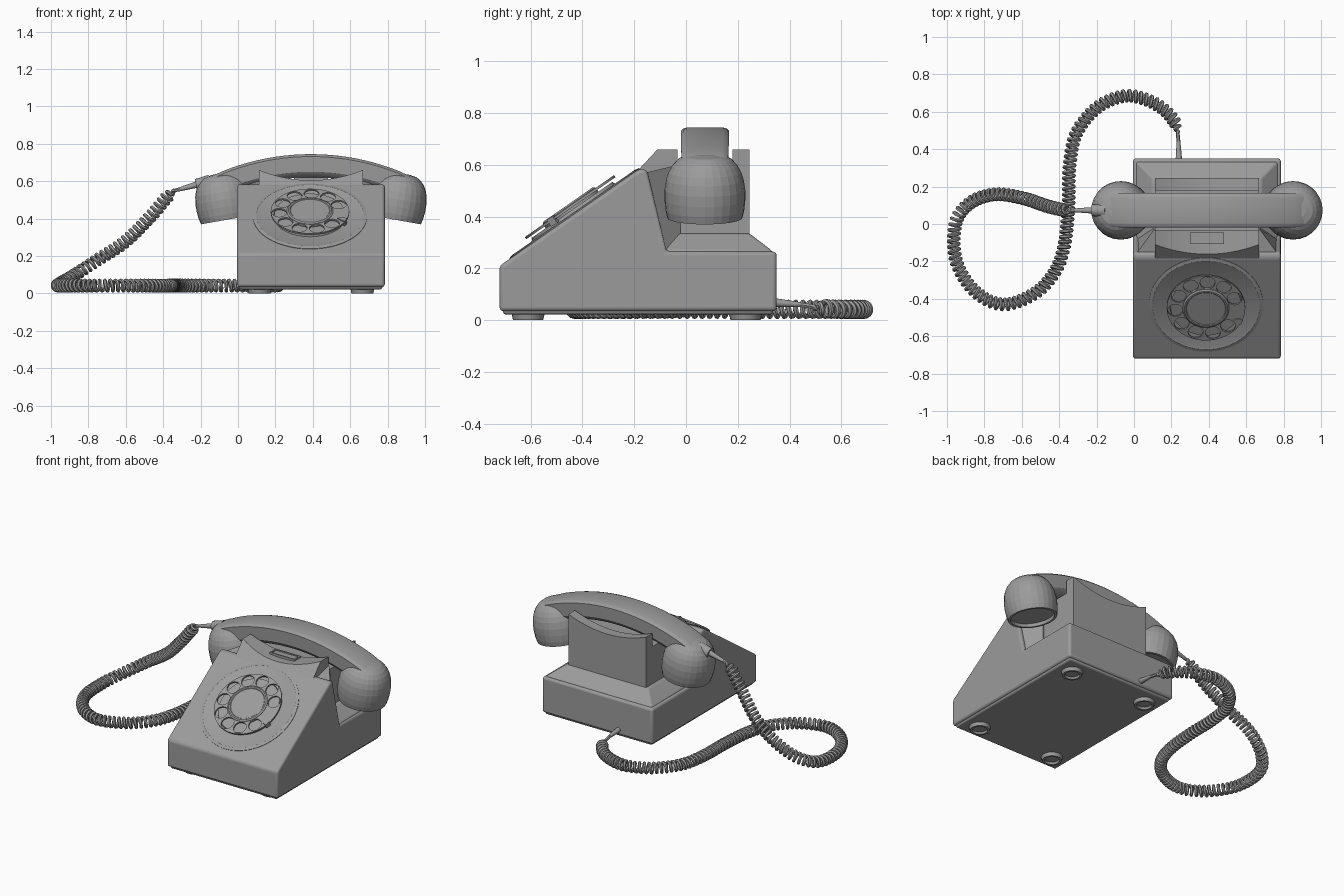
import bpy, bmesh, math
from mathutils import Matrix, Vector

if "Cube" in bpy.data.objects:
    bpy.data.objects.remove(bpy.data.objects["Cube"])

CX = 0.39      # centre line of the telephone body
HY = 0.073     # centre line of the handset
TAU = 2 * math.pi
GREY = bpy.data.materials.new("dark_grey")
GREY.diffuse_color = (.33, .33, .33, 1)
GREY.use_nodes = True
GREY.node_tree.nodes["Principled BSDF"].inputs["Base Color"].default_value = GREY.diffuse_color


def finish(ob, bevel=0, segs=3, smooth=True):
    ob.data.materials.append(GREY)
    if bevel:
        m = ob.modifiers.new("bevel", 'BEVEL')
        m.width, m.segments, m.limit_method = bevel, segs, 'ANGLE'
    if smooth:
        bpy.ops.object.select_all(action='DESELECT')
        ob.select_set(True)
        bpy.context.view_layer.objects.active = ob
        bpy.ops.object.shade_smooth_by_angle(angle=math.radians(32))
    return ob


def loft(name, rings, mat=Matrix(), caps=True, **kw):
    """Skin a stack of closed rings with equal point counts."""
    bm = bmesh.new()
    vs = [[bm.verts.new(mat @ Vector(p)) for p in r] for r in rings]
    n = len(rings[0])
    for a, b in zip(vs, vs[1:]):
        for i in range(n):
            bm.faces.new((a[i], a[(i + 1) % n], b[(i + 1) % n], b[i]))
    if caps:
        bm.faces.new(vs[0])
        bm.faces.new(vs[-1])
    bmesh.ops.recalc_face_normals(bm, faces=bm.faces)
    me = bpy.data.meshes.new(name)
    bm.to_mesh(me)
    bm.free()
    ob = bpy.data.objects.new(name, me)
    bpy.context.collection.objects.link(ob)
    return finish(ob, **kw)


def circle(r, z=0, n=32, cx=0, cy=0):
    return [(cx + r * math.cos(TAU * i / n), cy + r * math.sin(TAU * i / n), z) for i in range(n)]


def lathe(name, profile, mat, n=32, **kw):
    """profile: (radius, height) pairs."""
    return loft(name, [circle(r, h, n) for r, h in profile], mat, **kw)


def rect(hx, y0, y1, z):
    return [(CX - hx, y0, z), (CX + hx, y0, z), (CX + hx, y1, z), (CX - hx, y1, z)]


def box(name, hx, y0, y1, z0, z1, **kw):
    return loft(name, [rect(hx, y0, y1, z0), rect(hx, y0, y1, z1)], **kw)


def curve_mesh(name, splines, **settings):
    cu = bpy.data.curves.new(name, 'CURVE')
    for k, v in settings.items():
        setattr(cu, k, v)
    for pts, cyclic in splines:
        s = cu.splines.new('POLY')
        s.points.add(len(pts) - 1)
        for p, co in zip(s.points, pts):
            p.co = (*co, 1)
        s.use_cyclic_u = cyclic
    ob = bpy.data.objects.new(name, cu)
    bpy.context.collection.objects.link(ob)
    bpy.ops.object.select_all(action='DESELECT')
    ob.select_set(True)
    bpy.context.view_layer.objects.active = ob
    bpy.ops.object.convert(target='MESH')
    return finish(bpy.context.view_layer.objects.active)


def cone(name, a, b, r0, r1):
    a, b = Vector(a), Vector(b)
    rot = (b - a).to_track_quat('Z', 'Y').to_matrix().to_4x4()
    lathe(name, [(r0, 0), (r1, (b - a).length)], Matrix.Translation(a) @ rot, n=12)


# body: side profile pulled across the width
profile = [(-.72, .035), (-.72, .21), (-.18, .585), (-.15, .58), (-.075, .265), (.35, .265), (.35, .035)]
loft("body", [[(CX + s * .395, y, z) for y, z in profile] for s in (-1, 1)], bevel=.034, segs=4)
loft("rear_shoulder", [rect(.378, -.1, .333, .25), rect(.378, -.1, .333, .268),
                       rect(.29, -.1, .245, .335)], bevel=.008, segs=2)
loft("front_flare", [
    [(CX - .375, -.08, .26), (CX + .375, -.08, .26), (CX + .375, -.155, .57), (CX - .375, -.155, .57)],
    [(CX - .285, -.02, .325), (CX + .285, -.02, .325), (CX + .285, -.032, .6), (CX - .285, -.032, .6)]])
box("base_plate", .382, -.707, .337, .022, .07, bevel=.012)

# feet with recessed undersides
for x in (.115, .665):
    for y in (-.61, .23):
        lathe("foot", [(.04, .012), (.045, 0), (.058, 0), (.064, .025)],
              Matrix.Translation((x, y, 0)), n=24)

# cradle with two scooped walls
box("cradle_column", .2775, -.15, .245, .3, .575)


def scoop():
    top = [(CX + .2775 * t / 8, .605 + .055 * (t / 8) ** 2) for t in range(-8, 9)]
    return [(CX - .2775, .56)] + top + [(CX + .2775, .56)]


loft("cradle_front", [[(x, -.18 + (z - .585) * .93, z) for x, z in scoop()],
                      [(x, -.032, z) for x, z in scoop()]])
loft("cradle_rear", [[(x, y, z) for x, z in scoop()] for y in (.18, .245)])
# card window: raised frame around a sunken label
loft("card_window", [rect(.09, -.108, -.045, .6), rect(.09, -.108, -.045, .621),
                     rect(.08, -.1, -.053, .621), rect(.08, -.1, -.053, .614)])

# dial assembly on the sloping face
D = Matrix.Translation((.385, -.43, .411)) @ Matrix.Rotation(math.atan2(.375, .54), 4, 'X')
lathe("dial_bezel", [(.306, -.01), (.305, .003), (.287, .007), (.28, .004)], D, n=64)
lathe("number_plate", [(.2, -.01), (.19, .018)], D, n=48)
lathe("dial_hub", [(.124, .01), (.124, .038), (.116, .044), (.108, .044), (.104, .04)], D, n=40)
holes = [math.radians(22 + 32.6 * i) for i in range(10)]
wheel = curve_mesh("finger_wheel",
                   [(circle(.21, n=64), True)] +
                   [(circle(.04, n=20, cx=.165 * math.cos(a), cy=.165 * math.sin(a)), True) for a in holes],
                   dimensions='2D', fill_mode='BOTH', extrude=.005)
wheel.matrix_world = D @ Matrix.Translation((0, 0, .031))
stop = [(.165, -.006), (.19, -.018), (.212, -.018), (.212, .012), (.19, .012)]
loft("finger_stop", [[(x, y, z) for x, y in stop] for z in (.01, .042)],
     D @ Matrix.Rotation(math.radians(-24), 4, 'Z'))

# handset grip swept along an arc
R = 1.27
half = [(.068, 0), (.084, .005), (.0925, .013), (.09, .095), (.076, .115), (.055, .124)]
section = half + [(-y, d) for y, d in reversed(half)]
rings = []
for i in range(25):
    t = (i - 12) / 12
    a = math.radians(26) * t
    w = 1 - .08 * t ** 8
    drop = .012 * t ** 24
    rings.append([(CX + (R - d - drop) * math.sin(a), HY + y * w, .745 - R + (R - d - drop) * math.cos(a))
                  for y, d in section])
loft("handset_grip", rings)

# ear and mouth cups, faceted
cup = [(.128, .02), (.13, 0), (.145, 0), (.152, .03), (.156, .07), (.156, .11), (.15, .15),
       (.14, .18), (.126, .205), (.105, .228), (.08, .243), (.04, .25)]
for s, name in ((-1, "mouth_cup"), (1, "ear_cup")):
    lathe(name, cup, Matrix.Translation((CX + s * .445, HY, .395)) @
          Matrix.Rotation(math.radians(10 * s), 4, 'Y'), n=28, smooth=False)

# cord strain reliefs
cone("handset_collar", (-.15, HY, .595), (-.225, HY, .582), .04, .03)
cone("handset_strain_relief", (-.21, HY, .585), (-.32, HY, .555), .018, .01)
cone("base_strain_relief", (.24, .335, .068), (.238, .44, .06), .018, .01)

# coiled cord: helix around a smooth path
path = [Vector(p) for p in (
    (.24, .37, .065), (.237, .45, .058), (.22, .54, .045), (.15, .62, .042), (.05, .67, .042),
    (-.06, .683, .042), (-.2, .62, .042), (-.31, .48, .042), (-.345, .3, .042), (-.35, .1, .042),
    (-.37, -.1, .042), (-.42, -.25, .042), (-.53, -.37, .042), (-.7, -.43, .042), (-.85, -.36, .042),
    (-.95, -.2, .042), (-.955, 0, .05), (-.88, .11, .095), (-.75, .158, .18), (-.6, .14, .28),
    (-.46, .095, .42), (-.36, .073, .535), (-.29, .073, .563), (-.24, .073, .58))]
ext = [2 * path[0] - path[1]] + path + [2 * path[-1] - path[-2]]
fine = []
for p0, p1, p2, p3 in zip(ext, ext[1:], ext[2:], ext[3:]):
    for k in range(110):
        t = k / 110
        fine.append(.5 * (2 * p1 + (p2 - p0) * t + (2 * p0 - 5 * p1 + 4 * p2 - p3) * t * t
                          + (3 * p1 - p0 - 3 * p2 + p3) * t ** 3))
dist = [0]
for a, b in zip(fine, fine[1:]):
    dist.append(dist[-1] + (b - a).length)
total, pitch, step = dist[-1], .029, .029 / 14
coil, nxt, normal = [], 0, Vector((0, 0, 1))
for i in range(len(fine) - 1):
    tangent = (fine[i + 1] - fine[i]).normalized()
    normal = (normal - tangent * normal.dot(tangent)).normalized()
    side = tangent.cross(normal)
    while nxt <= dist[i + 1]:
        p = fine[i] + tangent * (nxt - dist[i])
        grow = min(max((nxt - .12) / .05, 0), max((total - nxt - .1) / .05, 0), 1)
        ang = TAU * nxt / pitch
        coil.append(p + .028 * grow * (normal * math.cos(ang) + side * math.sin(ang)))
        nxt += step
curve_mesh("coiled_cord", [(coil, False)], dimensions='3D', bevel_depth=.01,
           bevel_resolution=1, use_fill_caps=True)
